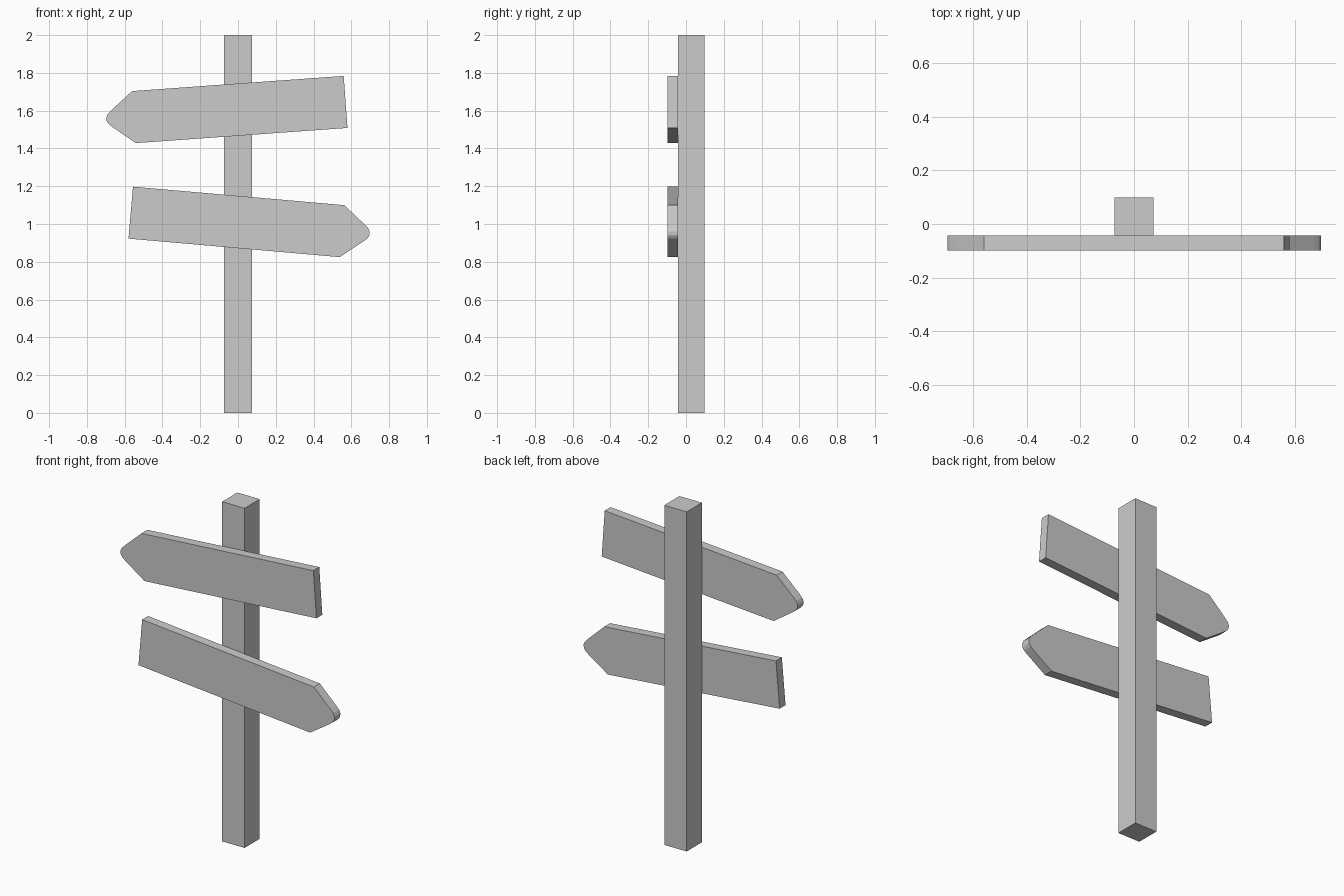
import bpy, bmesh, math
from mathutils import Vector

if "Cube" in bpy.data.objects:
    bpy.data.objects.remove(bpy.data.objects["Cube"])

FRONT, JOIN, BACK = -0.098, -0.043, 0.098   # board front, board/post contact, post back


def extruded(name, outline, axis, depth):
    """Solid made from a flat outline pushed along the given axis."""
    bm = bmesh.new()
    face = bm.faces.new([bm.verts.new(p) for p in outline])
    new = bmesh.ops.extrude_face_region(bm, geom=[face])["geom"]
    verts = [v for v in new if isinstance(v, bmesh.types.BMVert)]
    bmesh.ops.translate(bm, verts=verts, vec=Vector(axis) * depth)
    bmesh.ops.recalc_face_normals(bm, faces=bm.faces)
    mesh = bpy.data.meshes.new(name)
    bm.to_mesh(mesh)
    bm.free()
    obj = bpy.data.objects.new(name, mesh)
    bpy.context.collection.objects.link(obj)
    return obj


def arrow_board(name, side, x, z, tilt):
    """Arrow-shaped board; side +1 points right, -1 left, tip drooping by tilt."""
    # upper half of the arrow outline, mirrored for the lower half
    half = [(-0.563, 0.138), (0.56, 0.138), (0.677, 0.045),
            (0.696, 0.028), (0.706, 0.010)]
    profile = half + [(u, -w) for u, w in reversed(half)]
    c, s = math.cos(tilt), math.sin(tilt)
    outline = [(x + side * (u * c + w * s), FRONT, z - u * s + w * c)
               for u, w in profile]
    return extruded(name, outline, (0, 1, 0), JOIN - FRONT)


# square post
w = 0.073
extruded("post", [(-w, JOIN, 0), (w, JOIN, 0), (w, BACK, 0), (-w, BACK, 0)], (0, 0, 1), 2)

# two direction boards on the front of the post
arrow_board("upper_board", -1, 0.008, 1.606, math.radians(4.1))
arrow_board("lower_board", 1, -0.007, 1.011, math.radians(5))
